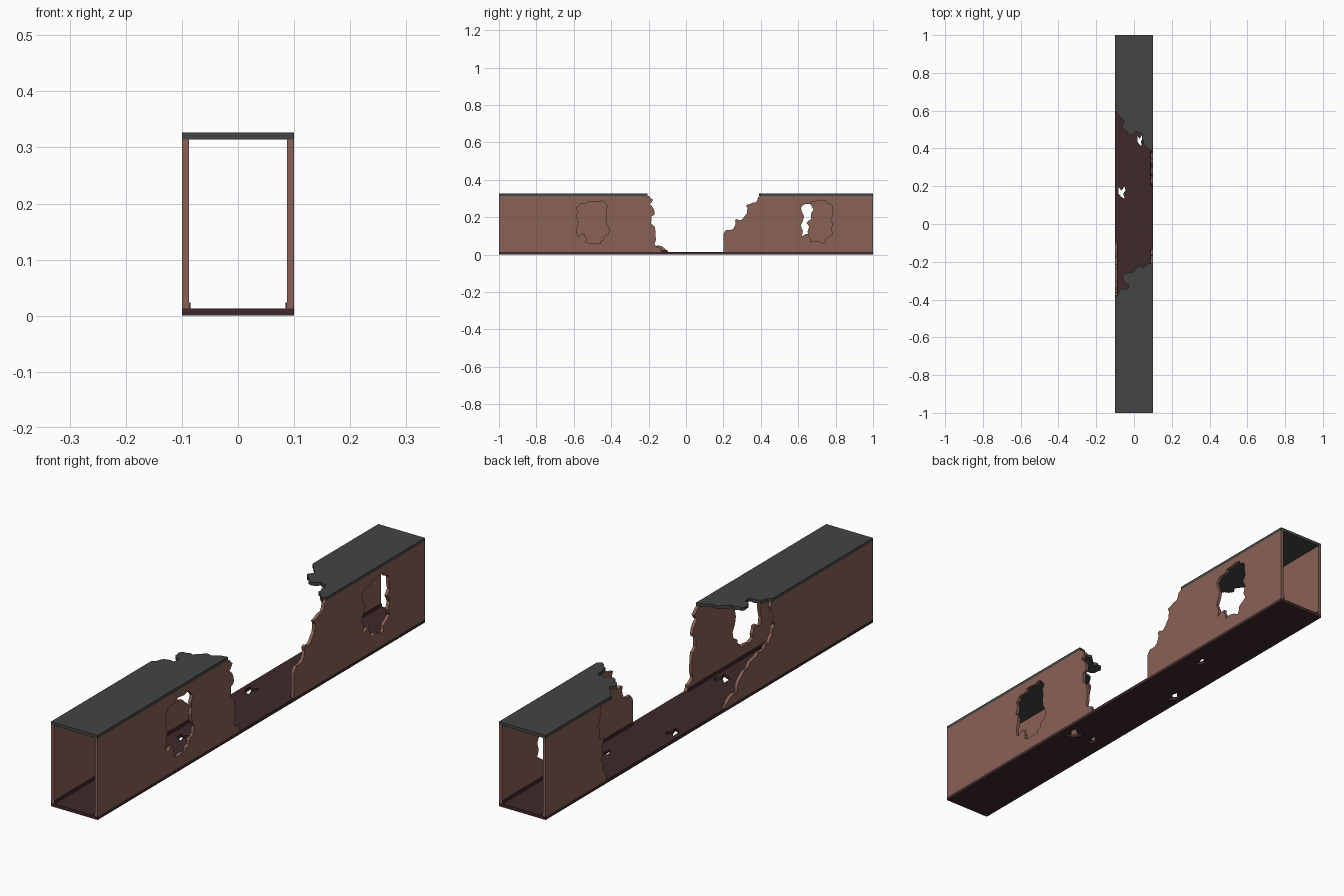
import bpy, bmesh, random
from mathutils import Vector

if "Cube" in bpy.data.objects:
    bpy.data.objects.remove(bpy.data.objects["Cube"])

random.seed(7)
T = 0.0125          # slab thickness
W, H = 0.1, 0.327   # half width, total height
TOP = H - T


def material(name, rgb):
    m = bpy.data.materials.new(name)
    m.diffuse_color = (*rgb, 1)
    m.use_nodes = True
    m.node_tree.nodes["Principled BSDF"].inputs["Base Color"].default_value = m.diffuse_color
    return m


CEIL = material("dark_grey", (0.058, 0.058, 0.058))
WALL = material("brick_brown", (0.25, 0.12, 0.093))
FLOOR = material("dark_brown", (0.05, 0.022, 0.024))


def rough(pts, closed=False):
    """Break every segment into a few crumbled little steps."""
    pts = [Vector(p) for p in pts]
    out = []
    ends = pts[1:] + ([pts[0]] if closed else [])
    for a, b in zip(pts, ends):
        out.append(a)
        d = b - a
        n = Vector((-d.y, d.x))
        for t in (0.35, 0.68):
            out.append(a + d * t + n * random.uniform(-0.17, 0.17))
    if not closed:
        out.append(pts[-1])
    return out


def slab(name, loops, w0, w1, axes, mat):
    """Extruded plate with holes; axes sends local (u, v, w) to world."""
    cu = bpy.data.curves.new(name + "_outline", 'CURVE')
    cu.dimensions = '2D'
    cu.fill_mode = 'BOTH'
    cu.extrude = (w1 - w0) / 2
    for loop in loops:
        s = cu.splines.new('POLY')
        s.points.add(len(loop) - 1)
        for p, q in zip(s.points, loop):
            p.co = (q[0], q[1], 0, 1)
        s.use_cyclic_u = True
    tmp = bpy.data.objects.new(name + "_tmp", cu)
    bpy.context.collection.objects.link(tmp)
    dg = bpy.context.evaluated_depsgraph_get()
    me = bpy.data.meshes.new_from_object(tmp.evaluated_get(dg))
    bpy.data.objects.remove(tmp)
    bm = bmesh.new()
    bm.from_mesh(me)
    for v in bm.verts:
        u, vv, w = v.co.x, v.co.y, v.co.z + (w0 + w1) / 2
        v.co = (w, u, vv) if axes == 'WALL' else (u, vv, w)
    bmesh.ops.remove_doubles(bm, verts=bm.verts, dist=1e-5)
    bmesh.ops.recalc_face_normals(bm, faces=bm.faces)
    for f in bm.faces:
        f.smooth = False
        f.material_index = 0
    bm.to_mesh(me)
    bm.free()
    me.name = name
    me.materials.clear()
    me.materials.append(mat)
    ob = bpy.data.objects.new(name, me)
    bpy.context.collection.objects.link(ob)
    return ob


def box(name, x0, x1, y0, y1, z0, z1, mat):
    slab(name, [[(x0, y0), (x1, y0), (x1, y1), (x0, y1)]], z0, z1, 'FLAT', mat)


# floor with small punched holes
chip = [(-.018, .03), (-.004, .012), (.014, .035), (.018, .012), (.006, -.004),
        (.014, -.03), (-.004, -.022), (-.018, -.006)]


def chip_at(x, y, sx=1, sy=1):
    return [(x + a * sx, y + b * sy) for a, b in chip]


slab("floor", [[(-W, -1), (W, -1), (W, 1), (-W, 1)],
               chip_at(-.063, .165), chip_at(.032, .44, .7, .9),
               chip_at(-.037, -.29, .9, .8), chip_at(.05, -.3, 1.4, 1)],
     0, T, 'FLAT', FLOOR)

# two broken ceiling pieces
edge = [(W, -.205), (.06, -.22), (.012, -.235), (-.012, -.26), (-.055, -.262),
        (-.058, -.3), (-.03, -.315), (-.035, -.345), (-.075, -.35), (-W, -.385)]
slab("front_ceiling", [[(-W, -1), (W, -1)] + rough(edge)], TOP, H, 'FLAT', CEIL)
edge = [(-W, .597), (-.065, .56), (-.055, .5), (-.02, .47), (.012, .49),
        (.045, .472), (.05, .42), (.085, .39), (W, .405)]
slab("back_ceiling", [rough(edge) + [(W, 1), (-W, 1)]], TOP, H, 'FLAT', CEIL)

# ragged window openings, same shape in both right wall pieces
opening = [(-.585, .25), (-.57, .268), (-.53, .272), (-.525, .285), (-.45, .287),
           (-.42, .26), (-.43, .19), (-.415, .11), (-.44, .095), (-.46, .057),
           (-.535, .068), (-.54, .11), (-.58, .098), (-.575, .18)]
holes = [rough([(y + dy, z) for y, z in opening], True) for dy in (0, 1.2)]

# right wall pieces
edge = [(-.13, T), (-.137, .035), (-.168, .055), (-.163, .125), (-.185, .19),
        (-.168, .225), (-.195, .27), (-.175, .292), (-.205, TOP)]
slab("front_right_wall", [[(-1, TOP), (-1, T)] + rough(edge), holes[0]],
     W - T, W, 'WALL', WALL)
edge = [(.4, TOP), (.375, .28), (.32, .265), (.325, .22), (.295, .185), (.262, .185),
        (.255, .14), (.215, .132), (.2, .11)]
slab("back_right_wall", [rough(edge) + [(.2, T), (1, T), (1, TOP)], holes[1]],
     W - T, W, 'WALL', WALL)

# left wall pieces
edge = [(-.095, T), (-.11, .03), (-.17, .045), (-.185, .09), (-.235, .115),
        (-.285, .14), (-.335, .15), (-.37, .175), (-.4, .22), (-.385, .265), (-.38, TOP)]
slab("front_left_wall", [[(-1, TOP), (-1, T)] + rough(edge)], -W, -W + T, 'WALL', WALL)
edge = [(.66, TOP), (.66, .28), (.682, .24), (.67, .19), (.645, .17), (.662, .1),
        (.635, .05), (.63, T)]
slab("back_left_wall", [rough(edge) + [(1, T), (1, TOP)]], -W, -W + T, 'WALL', WALL)

# skirting strips along the inside of each wall piece
for name, side, y0, y1 in (("front_right", 1, -1, -.135), ("back_right", 1, .2, 1),
                           ("front_left", -1, -1, -.1), ("back_left", -1, .635, 1)):
    xs = sorted((side * (W - T - .0028), side * (W - T)))
    box(name + "_skirting", xs[0], xs[1], y0, y1, T, .024, FLOOR)
